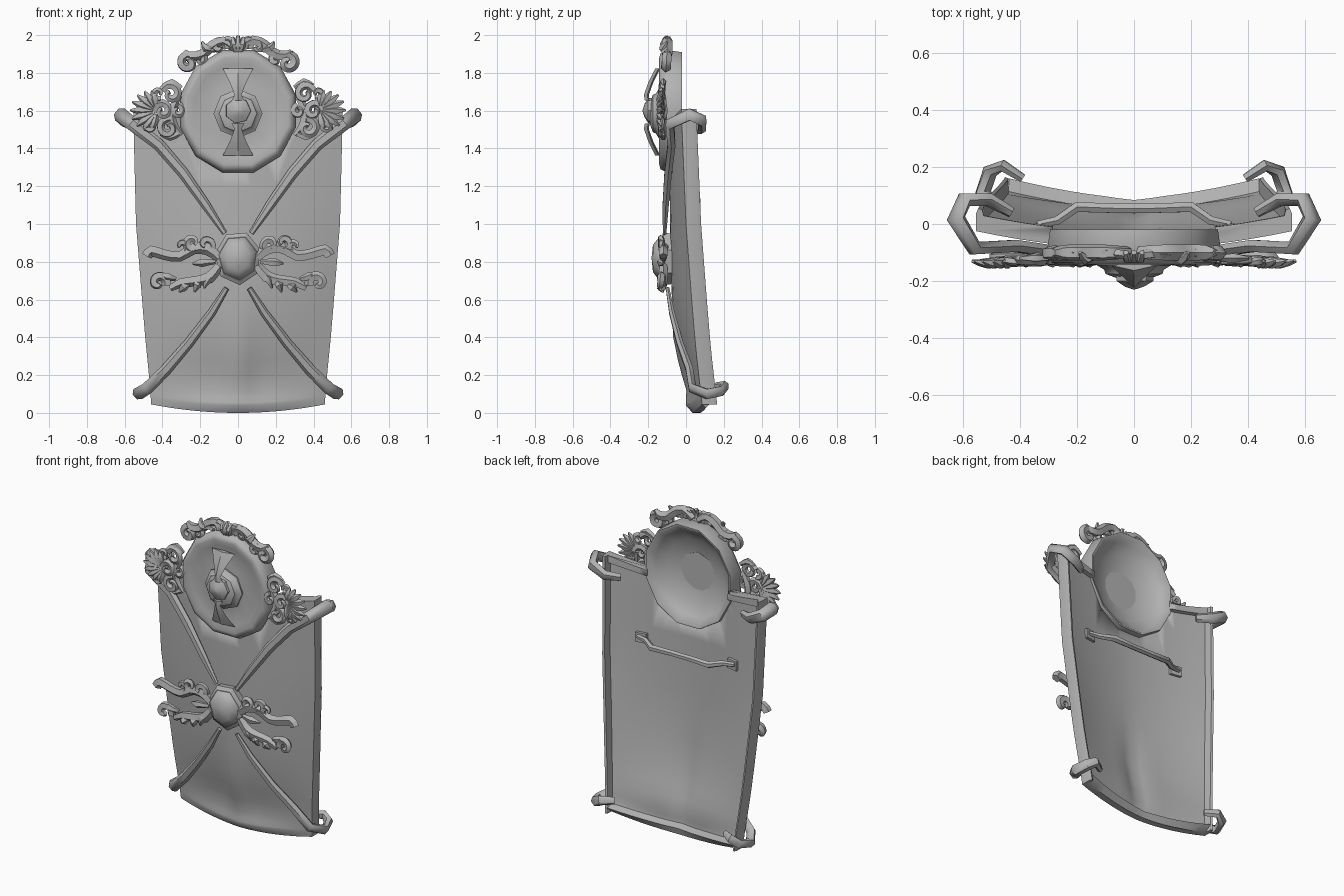
import bpy, bmesh
from math import sin, cos, pi, radians
from mathutils import Vector

cube = bpy.data.objects.get("Cube")
if cube:
    bpy.data.objects.remove(cube, do_unlink=True)

steel = bpy.data.materials.new("plain grey metal")
steel.use_nodes = True
grey = (0.45, 0.45, 0.45, 1)
steel.diffuse_color = grey
steel.node_tree.nodes["Principled BSDF"].inputs["Base Color"].default_value = grey


def finish(name, bm, angle=40):
    bmesh.ops.recalc_face_normals(bm, faces=bm.faces)
    mesh = bpy.data.meshes.new(name)
    bm.to_mesh(mesh)
    bm.free()
    obj = bpy.data.objects.new(name, mesh)
    bpy.context.collection.objects.link(obj)
    mesh.materials.append(steel)
    bpy.ops.object.select_all(action='DESELECT')
    bpy.context.view_layer.objects.active = obj
    obj.select_set(True)
    bpy.ops.object.shade_smooth_by_angle(angle=radians(angle))
    return obj


def loft(bm, loops):
    """Bridge closed rings of equal size and cap both ends."""
    rings = [[bm.verts.new(p) for p in loop] for loop in loops]
    n = len(rings[0])
    for a, b in zip(rings, rings[1:]):
        for i in range(n):
            j = (i + 1) % n
            bm.faces.new((a[i], a[j], b[j], b[i]))
    bm.faces.new(rings[0])
    bm.faces.new(rings[-1])


def lookup(table, z):
    for (z0, a), (z1, b) in zip(table, table[1:]):
        if z <= z1:
            return a + (b - a) * max(0, (z - z0) / (z1 - z0))
    return table[-1][1]


def smooth_path(pts, steps):
    pts = [Vector(p) for p in pts]
    ext = [2 * pts[0] - pts[1]] + pts + [2 * pts[-1] - pts[-2]]
    out = []
    for a, b, c, d in zip(ext, ext[1:], ext[2:], ext[3:]):
        for k in range(steps):
            t = k / steps
            out.append(0.5 * (2 * b + (c - a) * t + (2 * a - 5 * b + 4 * c - d) * t * t
                              + (3 * b - a - 3 * c + d) * t ** 3))
    return out + [pts[-1]]


def add_tube(bm, pts, radii, sides=6, flat=1.0, steps=3):
    """Sweep a tapering elliptical section along a path."""
    path = smooth_path(pts, steps)
    taper = [(i / (len(radii) - 1), r) for i, r in enumerate(radii)]
    side, loops = None, []
    for i, p in enumerate(path):
        t = (path[min(i + 1, len(path) - 1)] - path[max(i - 1, 0)]).normalized()
        side = t.cross(Vector((0, 1, 0))) if side is None else side - t * side.dot(t)
        side.normalize()
        up = side.cross(t)
        r = lookup(taper, i / (len(path) - 1))
        loops.append([p + side * r * cos(2 * pi * k / sides) + up * r * flat * sin(2 * pi * k / sides)
                      for k in range(sides)])
    loft(bm, loops)


def lathe(name, profile, sides, x=0, z=0, sz=1.0, angle=30, turn=0.0):
    """Turn (radius, y) pairs about an axis that points to the front."""
    bm = bmesh.new()
    loft(bm, [[(x + r * cos(turn + 2 * pi * k / sides), y, z + sz * r * sin(turn + 2 * pi * k / sides))
               for k in range(sides)] for r, y in profile])
    return finish(name, bm, angle)


# Curved plate with a thin lip turned back on every edge
HALF = [(0, .46), (.1, .465), (.5, .5), (1, .54), (1.6, .555)]
MID = [(0, .035), (.04, .005), (.12, .02), (.2, .008), (.4, -.045), (.7, -.078), (1, -.085), (1.6, -.09)]
EDGE = [(0, .085), (.3, .055), (.6, .03), (1, 0), (1.6, -.025)]


def front_y(u, z):
    mid, edge = lookup(MID, z), lookup(EDGE, z)
    pleat = .03 * max(0, 1 - abs(u) / .2) * max(0, min(1, (.7 - z) * 2.5)) * min(1, z * 5)
    return mid + (edge - mid) * abs(u) ** (1.5 + .3 * min(1, z * 2)) - pleat


bm = bmesh.new()
rows = [(0, .04), (.04, .085), (.055, .04), (.08, .035), (.12, .035), (.2, .035), (.28, .035), (.4, .035), (.55, .035),
        (.7, .035), (.85, .035), (1.0, .035), (1.2, .035), (1.4, .035), (1.56, .035), (1.565, .06), (1.61, .06)]
us = [-1 + i / 8 for i in range(17)]
loops = []
for z, thick in rows:
    w, e = lookup(HALF, z), lookup(EDGE, z)

    def drop(u):
        return z + .045 * u * u * max(0, 1 - z / .4) - .06 * (1 - u * u) * max(0, z - 1.4) / .2
    loop = [(u * w, front_y(u, z), drop(u)) for u in us]
    loop += [(w, e + .06, drop(1)), (w * .985, e + .08, drop(1)), (w * .96, e + .075, drop(1))]
    loop += [(-u * w * .95, front_y(u * .95, z) + thick, drop(u)) for u in us]
    loop += [(-w * .96, e + .075, drop(1)), (-w * .985, e + .08, drop(1)), (-w, e + .06, drop(1))]
    loops.append(loop)
loft(bm, loops)
plate = finish("shield_plate", bm, 45)

# Round opening in the plate behind the medallion
cutter = lathe("opening_cutter", [(.295, -.5), (.295, .5)], 12, z=1.6, sz=1.05, turn=pi / 12)
cutter.hide_render = True
cut = plate.modifiers.new("opening", 'BOOLEAN')
cut.operation, cut.object, cut.solver = 'DIFFERENCE', cutter, 'EXACT'
bpy.context.view_layer.objects.active = plate
bpy.ops.object.modifier_apply(modifier=cut.name)
bpy.data.objects.remove(cutter, do_unlink=True)

# Medallion: deep hollow at the back, shallow dish at the front, with a stepped boss
lathe("medallion", [(.002, -.13), (.1, -.124), (.2, -.098), (.26, -.06), (.295, -.02), (.305, -.02), (.317, -.1),
                    (.3, -.135), (.275, -.142), (.24, -.128), (.14, -.135), (.002, -.14)],
      12, z=1.597, sz=1.06, angle=60, turn=pi / 12)
lathe("medallion_boss", [(.13, -.12), (.13, -.145), (.105, -.16), (.1, -.175), (.06, -.19)], 8, z=1.585, angle=45)
lathe("medallion_hub", [(.07, -.18), (.068, -.2), (.035, -.22), (.003, -.23)], 7, z=1.6, angle=50)

# Flared blades above and below the hub
for name, s in (("upper_blade", 1), ("lower_blade", -1)):
    bm = bmesh.new()
    loft(bm, [[(-w, y, 1.593 + s * d), (0, y - .018, 1.593 + s * d), (w, y, 1.593 + s * d), (0, y + .008, 1.593 + s * d)]
              for w, y, d in ((.035, -.2, .06), (.018, -.205, .09), (.045, -.18, .16), (.08, -.145, .23))])
    finish(name, bm, 25)

# Faceted gem in its setting
lathe("gem_setting", [(.12, -.07), (.125, -.12), (.105, -.135)], 7, z=.82, sz=1.15, turn=.3)
lathe("gem", [(.108, -.11), (.1, -.145), (.065, -.175), (.003, -.182)], 7, z=.82, sz=1.15, turn=.3, angle=45)


def curl(cx, cz, r, start, sweep, y=-.125, n=9):
    """Spiral path that winds in towards its centre, in degrees."""
    return [(cx + r * (1 - .75 * k / n) * cos(radians(start + sweep * k / n)), y - .012 * k / n,
             cz + r * (1 - .75 * k / n) * sin(radians(start + sweep * k / n))) for k in range(n + 1)]


def on_plate(points, lift):
    return [(x, front_y(x / lookup(HALF, z), z) - lift, z) for x, z in points]


def mirrored(name, tubes, sides=6, flat=1.0, steps=3):
    """Make the same group of tubes on the left and on the right."""
    for side, s in (("left", 1), ("right", -1)):
        bm = bmesh.new()
        for pts, radii in tubes:
            add_tube(bm, [(s * x, y, z) for x, y, z in pts], radii, sides, flat, steps)
        finish(side + "_" + name, bm, 50)


# Crossed straps whose angular ends hook round the back of the rim
mirrored("upper_strap", [(on_plate([(.07, .95), (.17, 1.1), (.29, 1.27), (.42, 1.42)], .032)
                          + [(.56, -.085, 1.53), (.625, .02, 1.58), (.595, .085, 1.55), (.51, .085, 1.51), (.43, .04, 1.5)],
                          [.014, .025, .03, .032, .036, .04, .038, .034, .025])], 6, .75, 1)
mirrored("lower_strap", [(on_plate([(.06, .66), (.14, .53), (.26, .37), (.38, .23)], .025)
                          + [(.48, .035, .13), (.53, .11, .1), (.505, .185, .115), (.46, .205, .14), (.39, .16, .14)],
                          [.014, .022, .026, .03, .033, .035, .033, .03, .022])], 6, .75, 1)

# Leafy scrolls beside the gem
Y = -.12
scrolls = [
    ([(.1, Y, .82), (.16, Y, .87), (.24, Y, .87), (.31, Y, .83), (.39, Y, .84), (.46, Y, .86), (.485, Y, .83)],
     [.026, .036, .032, .03, .03, .032, .03]),
    ([(.1, Y, .78), (.15, Y, .72), (.22, Y, .7), (.3, Y, .69), (.36, Y, .66)], [.026, .034, .03, .028, .018]),
    (curl(.42, .69, .045, 200, -330), [.026, .026, .024, .016]),
    (curl(.24, .9, .04, 250, 330), [.024, .022, .014]),
    (curl(.17, .89, .04, 220, -280), [.02, .022, .014]),
    (curl(.3, .88, .035, 230, -250), [.02, .018, .01]),
]
for x, z, dx, dz in ((.13, .74, .05, -.08), (.2, .7, .03, -.06), (.26, .68, .05, -.04),
                     (.12, .8, .12, -.01), (.33, .71, .08, .03)):
    scrolls.append(([(x, Y, z), (x + dx * .6, Y - .015, z + dz * .4), (x + dx, Y, z + dz)], [.012, .024, .006]))
mirrored("gem_scrolls", scrolls, 5, .8, 2)

# Palmettes and scrolls at the shoulders
leaves = []
for k in range(9):
    a = radians(-75 + 19 * k)
    d = Vector((cos(a), 0, sin(a)))
    c, size = Vector((.43, Y, 1.6)), .1 + .04 * cos(a)
    leaves.append(([c, c + d * size * .6 - Vector((0, .018, 0)), c + d * size + Vector((0, -.01, 0))],
                   [.012, .025, .006]))
leaves += [
    (curl(.355, 1.69, .05, 20, 400), [.022, .022, .014]),
    (curl(.37, 1.51, .05, 100, -400), [.022, .022, .014]),
    (curl(.46, 1.52, .035, 120, -360), [.018, .018, .01]),
    (curl(.4, 1.6, .045, 0, 430), [.022, .022, .014]),
    (curl(.42, 1.69, .03, 250, 330), [.018, .018, .01]),
    (curl(.32, 1.6, .03, 100, 360), [.02, .02, .012]),
    ([(.31, Y, 1.68), (.35, Y, 1.61), (.35, Y, 1.54), (.3, Y, 1.47)], [.014, .028, .026, .012]),
    ([(.3, Y, 1.72), (.35, Y, 1.75), (.4, Y, 1.735)], [.014, .022, .008]),
    ([(.31, Y, 1.48), (.36, Y, 1.46), (.41, Y, 1.475)], [.014, .02, .008]),
]
mirrored("shoulder_palmette", leaves, 5, .8, 2)

# Crest along the top of the medallion
C = -.1
crest = [
    ([(.02, C, 1.93), (.08, C, 1.97), (.14, C, 1.945), (.19, C, 1.9), (.25, C, 1.89), (.285, C, 1.915)],
     [.022, .028, .03, .03, .028, .014]),
    (curl(.265, 1.855, .042, 80, -380, C), [.026, .026, .016]),
    (curl(.2, 1.87, .03, 60, 300, C), [.022, .02, .012]),
    (curl(.1, 1.94, .04, 200, -360, C), [.022, .022, .012]),
    (curl(.05, 1.96, .026, 300, 340, C), [.018, .018, .01]),
    ([(.12, C, 1.92), (.17, C - .02, 1.93), (.19, C, 1.965)], [.012, .024, .006]),
]
mirrored("crest_scrolls", crest, 5, 1, 2)
bm = bmesh.new()
for x in (-.022, 0, .022):
    add_tube(bm, [(x * .4, C, 1.9), (x, C - .02, 1.95), (x * 1.3, C, 1.995 - abs(x) * .4)], [.012, .02, .01], 6)
finish("crest_finial", bm)

# Grip across the back with its end plates
grip = [(-.34, -.002), (-.27, .012), (-.2, .06), (-.07, .055), (.07, .055), (.2, .06), (.27, .012), (.34, -.002)]
bm = bmesh.new()
add_tube(bm, [(x, y, 1.135 - .2 * y) for x, y in grip], [.014, .018, .022, .016, .022, .018, .014], 6, 1, 1)
for x in (-.32, .32):
    made = bmesh.ops.create_cube(bm, size=1)["verts"]
    for v in made:
        px = x + v.co.x * .07
        v.co = Vector((px, front_y(px / .54, 1.13) + .04 + v.co.y * .025, 1.13 + v.co.z * .06))
finish("grip", bm)
